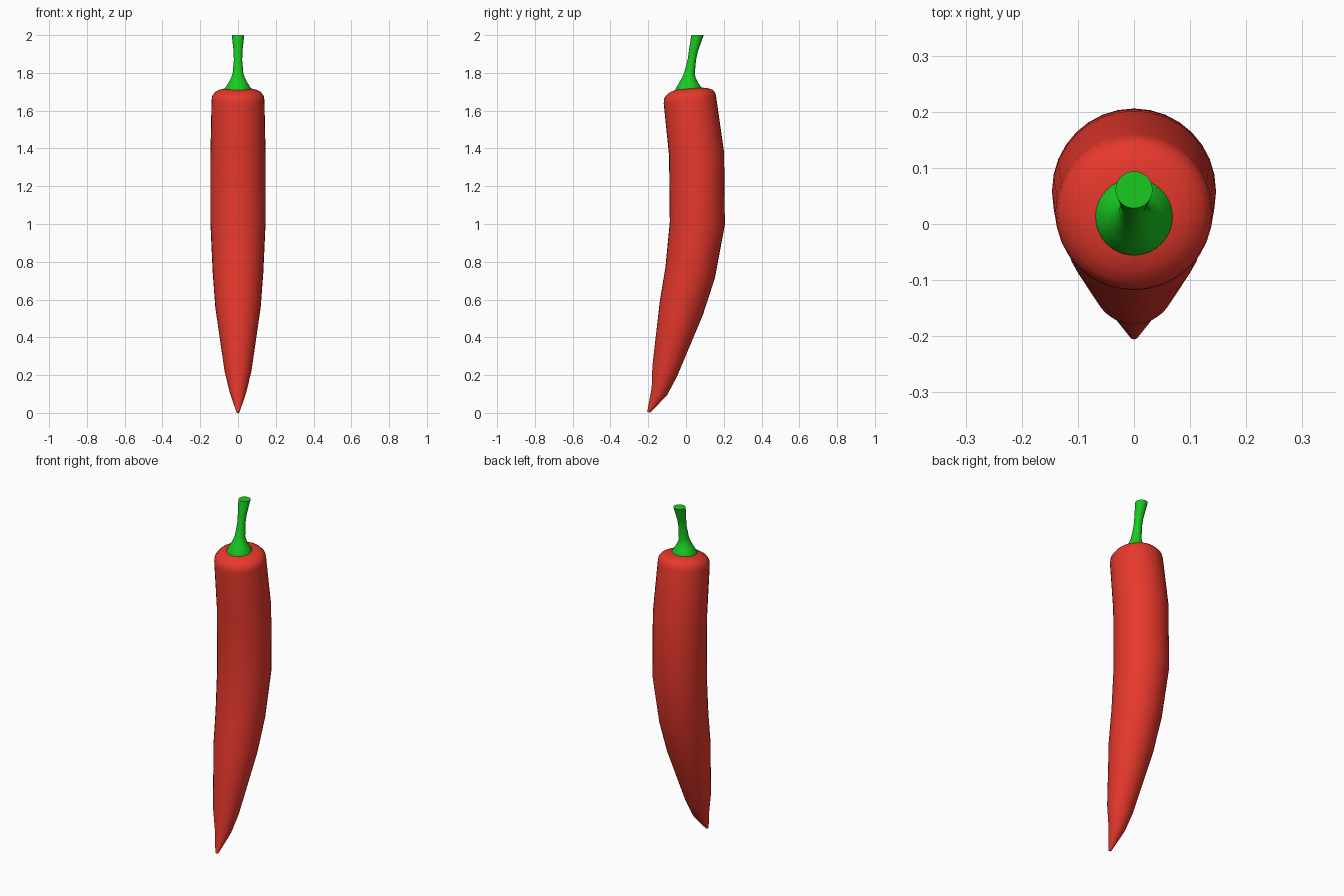
import bpy, bmesh
from math import sin, cos, tau, radians

if "Cube" in bpy.data.objects:
    bpy.data.objects.remove(bpy.data.objects["Cube"])

SIDES = 32


def loft(name, rings, color):
    """Skin circular rings given as (centre y, centre z, radius, tilt in degrees)."""
    bm = bmesh.new()
    loops = []
    for cy, cz, r, tilt in rings:
        t = radians(tilt)
        loops.append([bm.verts.new((r * cos(a), cy + r * sin(a) * cos(t), cz - r * sin(a) * sin(t)))
                      for a in (tau * i / SIDES for i in range(SIDES))])
    for lo, hi in zip(loops, loops[1:]):
        for i in range(SIDES):
            j = (i + 1) % SIDES
            bm.faces.new((lo[i], lo[j], hi[j], hi[i]))
    bm.faces.new(loops[0][::-1])
    bm.faces.new(loops[-1])
    bmesh.ops.recalc_face_normals(bm, faces=bm.faces)
    mesh = bpy.data.meshes.new(name)
    bm.to_mesh(mesh)
    bm.free()
    obj = bpy.data.objects.new(name, mesh)
    bpy.context.collection.objects.link(obj)
    mat = bpy.data.materials.new(name + "_color")
    mat.diffuse_color = color
    mat.use_nodes = True
    mat.node_tree.nodes["Principled BSDF"].inputs["Base Color"].default_value = mat.diffuse_color
    mesh.materials.append(mat)
    bpy.ops.object.select_all(action='DESELECT')
    obj.select_set(True)
    bpy.context.view_layer.objects.active = obj
    bpy.ops.object.shade_smooth_by_angle(angle=radians(40))
    return obj


# Curved red pod, from the pointed tip to the rounded shoulder
loft("pepper_body", [
    (-0.198, 0.003, 0.008, 20),
    (-0.141, 0.113, 0.045, 25),
    (-0.113, 0.220, 0.071, 24),
    (-0.024, 0.558, 0.120, 18),
    (0.022, 0.742, 0.134, 12),
    (0.060, 1.003, 0.146, 3),
    (0.056, 1.370, 0.146, -4),
    (0.021, 1.655, 0.140, -7),
    (0.019, 1.678, 0.137, -7),
    (0.017, 1.697, 0.122, -7),
    (0.016, 1.709, 0.098, -6),
    (0.014, 1.716, 0.070, -5),
    (0.013, 1.719, 0.030, -4),
], (0.8, 0.04, 0.025, 1))

# Green cap flaring into the stalk, which leans back
loft("stem", [
    (0.013, 1.708, 0.070, -4),
    (0.013, 1.720, 0.068, -3),
    (0.014, 1.750, 0.049, 0),
    (0.016, 1.780, 0.034, 4),
    (0.019, 1.800, 0.028, 7),
    (0.031, 1.870, 0.022, 8),
    (0.040, 1.920, 0.024, 6),
    (0.061, 2.000, 0.033, 0),
], (0.01, 0.6, 0.015, 1))
